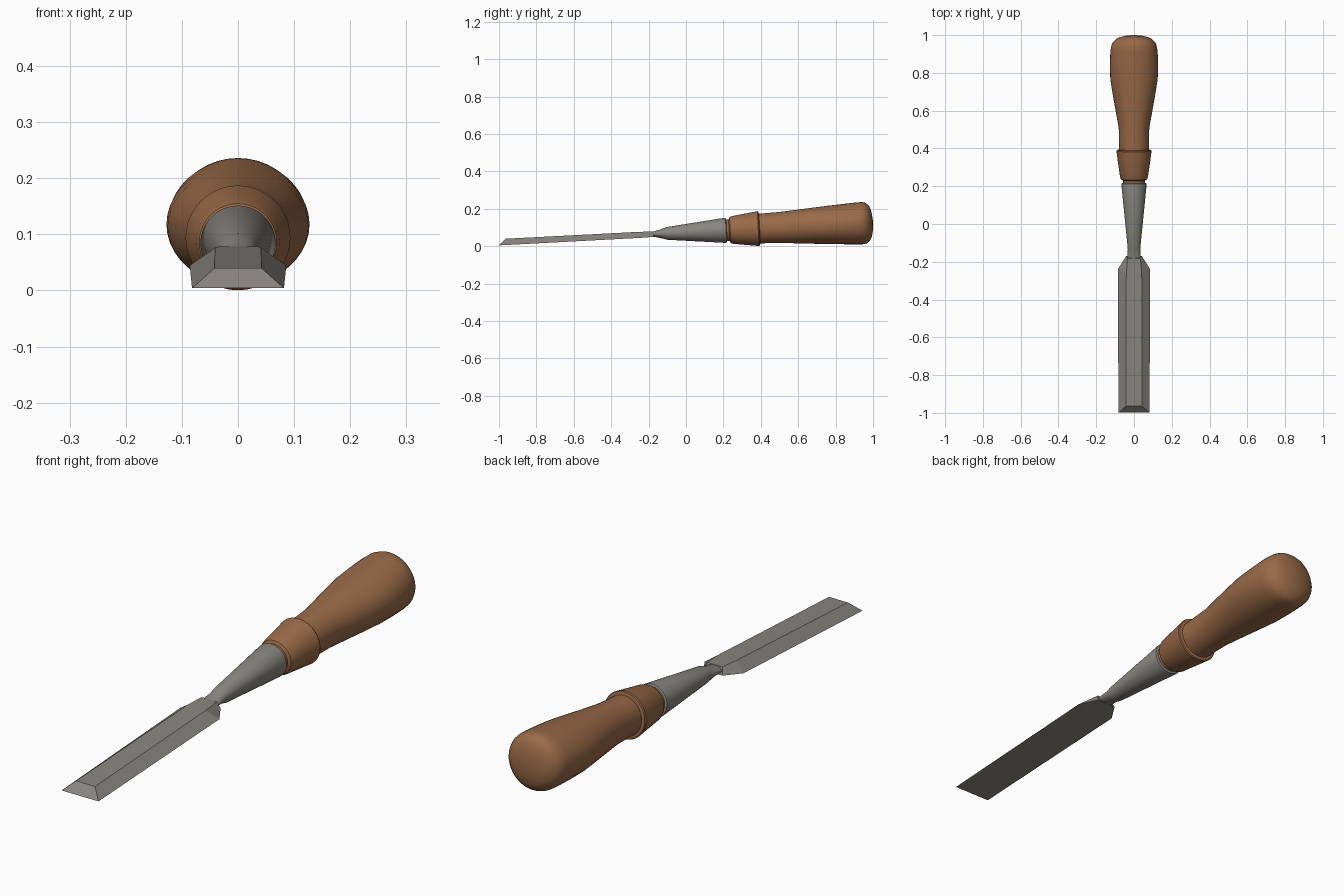
import bpy, bmesh, math
from mathutils import Matrix

if "Cube" in bpy.data.objects:
    bpy.data.objects.remove(bpy.data.objects["Cube"])

# The tool lies tilted: its long axis climbs gently from the cutting edge to the butt
TILT = Matrix.Translation((0, -1, 0.021)) @ Matrix.Rotation(math.atan(0.0525), 4, 'X')


def material(name, rgb):
    m = bpy.data.materials.new(name)
    m.diffuse_color = (*rgb, 1)
    m.use_nodes = True
    m.node_tree.nodes["Principled BSDF"].inputs["Base Color"].default_value = m.diffuse_color
    return m


steel = material("grey_steel", (0.25, 0.24, 0.215))
wood = material("brown_wood", (0.32, 0.145, 0.065))


def loft(name, sections, mat, smooth=None):
    """Skin a list of equal-length point rings and cap both ends."""
    bm = bmesh.new()
    rings = [[bm.verts.new(TILT @ Matrix.Translation(p).translation) for p in s] for s in sections]
    n = len(rings[0])
    for a, b in zip(rings, rings[1:]):
        for i in range(n):
            j = (i + 1) % n
            bm.faces.new((a[i], a[j], b[j], b[i]))
    bm.faces.new(rings[0][::-1])
    bm.faces.new(rings[-1])
    bmesh.ops.recalc_face_normals(bm, faces=bm.faces)
    me = bpy.data.meshes.new(name)
    bm.to_mesh(me)
    bm.free()
    me.materials.append(mat)
    ob = bpy.data.objects.new(name, me)
    bpy.context.collection.objects.link(ob)
    if smooth:
        bpy.ops.object.select_all(action='DESELECT')
        ob.select_set(True)
        bpy.context.view_layer.objects.active = ob
        bpy.ops.object.shade_smooth_by_angle(angle=math.radians(smooth))
    return ob


def oval(s, rx, rz, n=40):
    return [(rx * math.cos(2 * math.pi * i / n), s, rz * math.sin(2 * math.pi * i / n))
            for i in range(n)]


def trapezoid(s_low, s_top, w_low, w_top, h):
    return [(-w_low, s_low, -h), (w_low, s_low, -h), (w_top, s_top, h), (-w_top, s_top, h)]


# Blade: bevelled edge, long trapezoid body, shoulders narrowing to the neck
loft("blade", [trapezoid(0.0, 0.037, 0.082, 0.042, 0.0168),
               trapezoid(0.76, 0.74, 0.086, 0.041, 0.0163),
               trapezoid(0.83, 0.82, 0.042, 0.034, 0.0145)], steel)

# Socket: flattened neck opening into a round cone
loft("socket", [oval(*r) for r in (
    (0.79, 0.028, 0.010), (0.83, 0.035, 0.0145), (0.865, 0.033, 0.023),
    (0.90, 0.036, 0.034), (1.21, 0.067, 0.067), (1.216, 0.066, 0.066),
    (1.219, 0.060, 0.060))], steel, 30)

# Handle collar: short groove, then a flaring cone with a rounded lip
loft("handle_collar", [oval(s, r, r) for s, r in (
    (1.21, 0.058), (1.232, 0.058), (1.238, 0.069), (1.25, 0.074),
    (1.383, 0.0925), (1.388, 0.0935), (1.393, 0.091), (1.396, 0.078))], wood, 35)

# Handle grip: widening, slightly flattened oval with a domed butt
loft("handle_grip", [oval(*r) for r in (
    (1.39, 0.079, 0.079), (1.45, 0.079, 0.081), (1.51, 0.081, 0.0835),
    (1.60, 0.097, 0.090), (1.69, 0.113, 0.097), (1.77, 0.1255, 0.103),
    (1.85, 0.1275, 0.108), (1.92, 0.125, 0.112), (1.95, 0.119, 0.113),
    (1.966, 0.111, 0.108), (1.982, 0.094, 0.095), (1.992, 0.074, 0.077),
    (1.999, 0.045, 0.047), (2.0025, 0.012, 0.012))], wood, 35)
